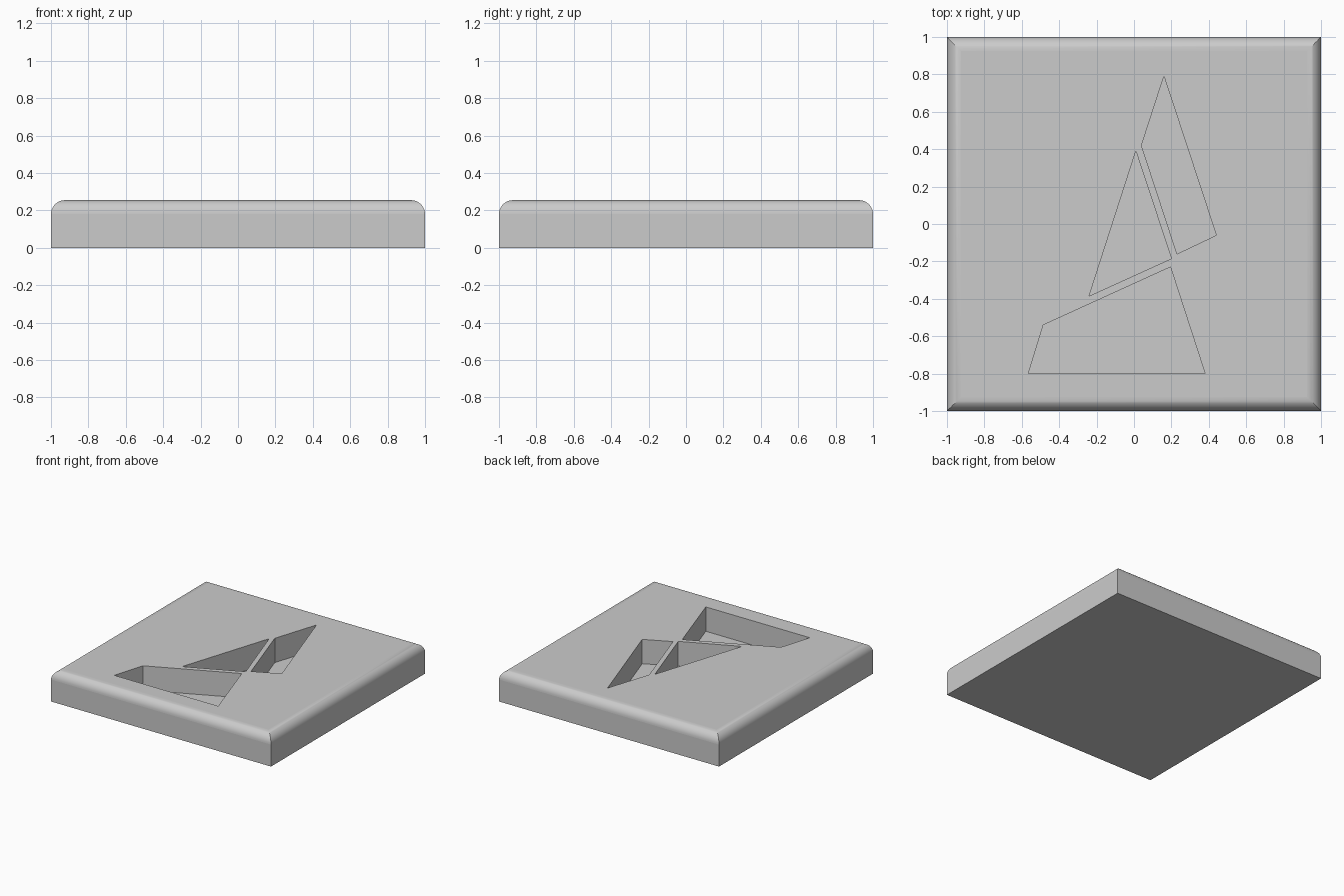
import bpy
import bmesh
import math

HEIGHT, ROUND, FLOOR, STEPS = 0.255, 0.075, 0.055, 10

default = bpy.data.objects.get("Cube")
if default:
    bpy.data.objects.remove(default, do_unlink=True)

grey = bpy.data.materials.new("light_grey")
grey.use_nodes = True
grey.diffuse_color = (0.6, 0.6, 0.6, 1)
grey.node_tree.nodes["Principled BSDF"].inputs["Base Color"].default_value = grey.diffuse_color


def stacked_loops(name, loops):
    """Solid skinned through a list of matching closed loops, capped at both ends."""
    bm = bmesh.new()
    rings = [[bm.verts.new(p) for p in loop] for loop in loops]
    n = len(rings[0])
    for low, high in zip(rings, rings[1:]):
        for i in range(n):
            j = (i + 1) % n
            bm.faces.new((low[i], low[j], high[j], high[i]))
    bm.faces.new(rings[0][::-1])
    bm.faces.new(rings[-1])
    bmesh.ops.recalc_face_normals(bm, faces=bm.faces)
    mesh = bpy.data.meshes.new(name)
    bm.to_mesh(mesh)
    bm.free()
    obj = bpy.data.objects.new(name, mesh)
    bpy.context.collection.objects.link(obj)
    mesh.materials.append(grey)
    return obj


def square(half, z):
    return [(sx * half, sy * half, z) for sx, sy in ((-1, -1), (1, -1), (1, 1), (-1, 1))]


# Square slab with a rounded top rim
loops = [square(1, 0)]
for k in range(STEPS + 1):
    a = math.pi / 2 * k / STEPS
    loops.append(square(1 - ROUND * (1 - math.cos(a)), HEIGHT - ROUND * (1 - math.sin(a))))
slab = stacked_loops("square_slab", loops)

# Outlines of the three angular pockets
pockets = {
    "upper_pocket": [(0.16, 0.79), (0.04, 0.42), (0.23, -0.16), (0.44, -0.06)],
    "middle_pocket": [(0.01, 0.39), (-0.24, -0.385), (0.20, -0.185)],
    "lower_pocket": [(0.195, -0.23), (-0.485, -0.54), (-0.565, -0.80), (0.38, -0.80)],
}

bpy.ops.object.select_all(action="DESELECT")
slab.select_set(True)
bpy.context.view_layer.objects.active = slab

# Cut each pocket down to a thin floor
for name, outline in pockets.items():
    cutter = stacked_loops(name, [[(x, y, z) for x, y in outline] for z in (FLOOR, HEIGHT + 0.2)])
    cutter.hide_render = True
    cut = slab.modifiers.new(name, "BOOLEAN")
    cut.operation = "DIFFERENCE"
    cut.solver = "EXACT"
    cut.object = cutter
    bpy.ops.object.modifier_apply(modifier=name)
    bpy.data.objects.remove(cutter, do_unlink=True)

# Smooth rim, flat top, walls and pockets
bpy.ops.object.shade_smooth_by_angle(angle=math.radians(30))
for face in slab.data.polygons:
    n = face.normal
    face.use_smooth = 0.05 < n.z < 0.999
